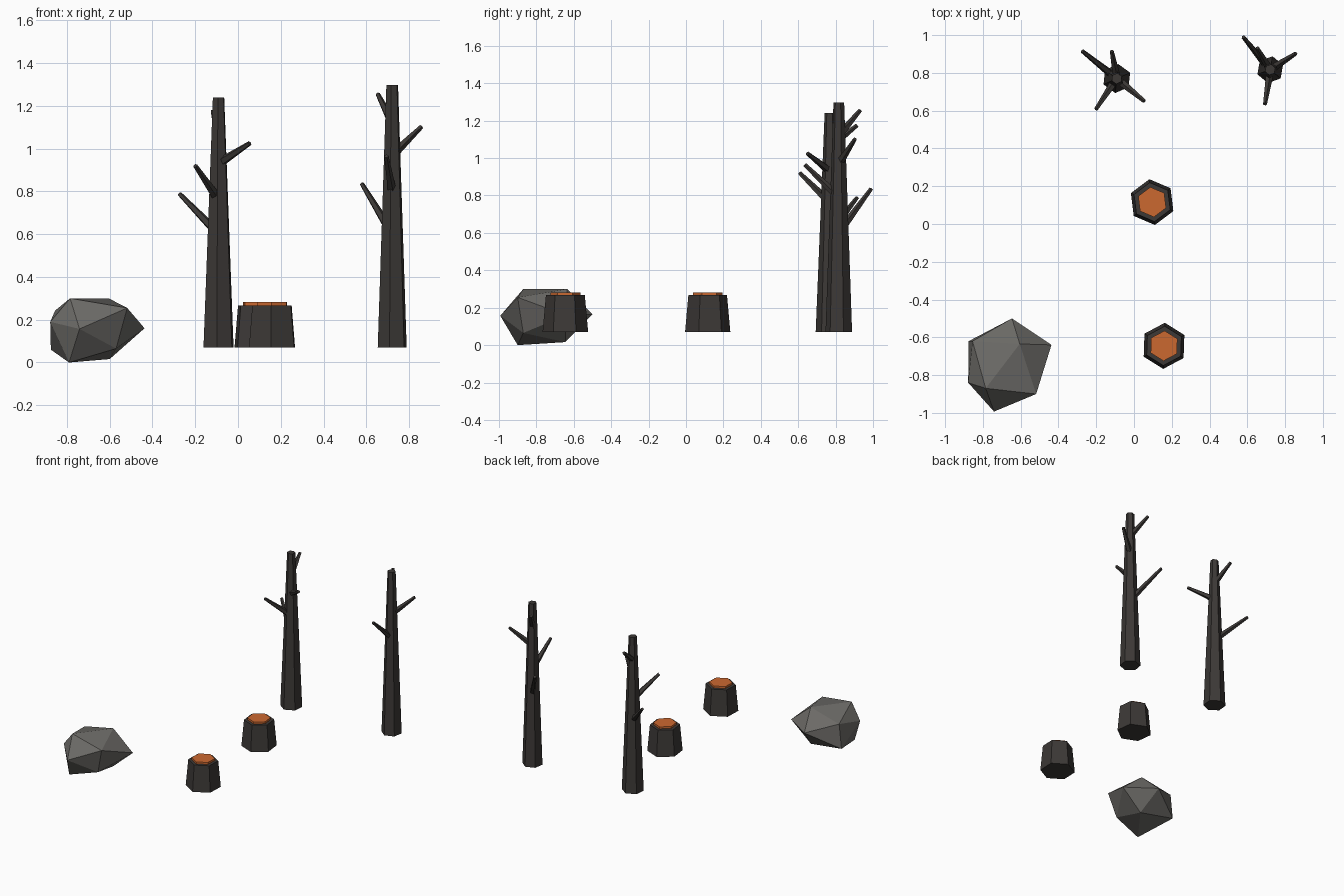
import bpy, bmesh, math
from mathutils import Vector, Matrix

if "Cube" in bpy.data.objects:
    bpy.data.objects.remove(bpy.data.objects["Cube"])


def material(name, rgb):
    m = bpy.data.materials.new(name)
    m.diffuse_color = (*rgb, 1)
    m.use_nodes = True
    m.node_tree.nodes["Principled BSDF"].inputs["Base Color"].default_value = m.diffuse_color
    return m


BARK = material("bark", (0.045, 0.040, 0.037))
WOOD = material("cut_wood", (0.60, 0.14, 0.03))
STONE = material("stone", (0.15, 0.145, 0.135))


def finish(bm, name, mat):
    bmesh.ops.recalc_face_normals(bm, faces=bm.faces)
    mesh = bpy.data.meshes.new(name)
    bm.to_mesh(mesh)
    bm.free()
    mesh.materials.append(mat)
    ob = bpy.data.objects.new(name, mesh)
    bpy.context.collection.objects.link(ob)
    return ob


def add_taper(bm, start, end, r1, r2, sides, turn=0.0):
    """Closed tapered prism; turn is the angle of one corner in degrees."""
    a, b = Vector(start), Vector(end)
    d = b - a
    rot = Vector((0, 0, 1)).rotation_difference(d).to_matrix().to_4x4()
    mat = Matrix.Translation((a + b) / 2) @ rot
    rings = []
    for z, r in ((-d.length / 2, r1), (d.length / 2, r2)):
        rings.append([bm.verts.new(mat @ Vector((
            r * math.cos(math.radians(turn) + math.tau * i / sides),
            r * math.sin(math.radians(turn) + math.tau * i / sides), z)))
            for i in range(sides)])
    for i in range(sides):
        j = (i + 1) % sides
        bm.faces.new((rings[0][i], rings[0][j], rings[1][j], rings[1][i]))
    bm.faces.new(rings[0][::-1])
    bm.faces.new(rings[1])


GROUND = 0.07


# Dead trees: tapered trunk plus branches given as (root height, tip)
def dead_tree(name, x, y, top, radius, turn, branches):
    bm = bmesh.new()
    add_taper(bm, (x, y, GROUND), (x, y, top), radius, 0.029, 6, turn)
    finish(bm, name + "_trunk", BARK)
    for i, (root, tip) in enumerate(branches, 1):
        bm = bmesh.new()
        add_taper(bm, (x, y, root), tip, 0.023, 0.011, 5)
        finish(bm, f"{name}_branch_{i}", BARK)


dead_tree("left_tree", -0.091, 0.77, 1.24, 0.077, 24, [
    (0.60, (-0.273, 0.915, 0.788)),
    (0.76, (-0.200, 0.608, 0.920)),
    (0.93, (0.055, 0.650, 1.025)),
    (1.06, (-0.118, 0.915, 1.175)),
])
dead_tree("right_tree", 0.721, 0.817, 1.297, 0.072, 20, [
    (0.60, (0.579, 0.990, 0.835)),
    (0.97, (0.857, 0.903, 1.102)),
    (1.12, (0.653, 0.932, 1.255)),
    (0.79, (0.693, 0.635, 0.965)),
])


# Stumps: six-sided block with a fresh cut disc on top
def stump(name, x, y, turn):
    bm = bmesh.new()
    add_taper(bm, (x, y, GROUND), (x, y, 0.267), 0.122, 0.104, 6, turn)
    finish(bm, name + "_body", BARK)
    bm = bmesh.new()
    add_taper(bm, (x, y, 0.26), (x, y, 0.282), 0.08, 0.08, 6, turn)
    finish(bm, name + "_cut_top", WOOD)


stump("rear_stump", 0.096, 0.116, 37)
stump("front_stump", 0.159, -0.645, 28)

# Rock: hull of an irregular twelve-point boulder
bm = bmesh.new()
for p in [
    (-0.785, -0.87, 0.30), (-0.605, -0.635, 0.30),    # top edge
    (-0.855, -0.62, 0.243), (-0.518, -0.90, 0.255),   # upper sides
    (-0.741, -0.993, 0.157), (-0.878, -0.84, 0.19),   # waist
    (-0.646, -0.50, 0.165), (-0.437, -0.64, 0.16),
    (-0.875, -0.62, 0.06), (-0.57, -0.87, 0.065),     # lower sides
    (-0.79, -0.90, 0.0), (-0.60, -0.645, 0.016),      # bottom edge
]:
    bm.verts.new(p)
bmesh.ops.convex_hull(bm, input=bm.verts)
finish(bm, "rock", STONE)
